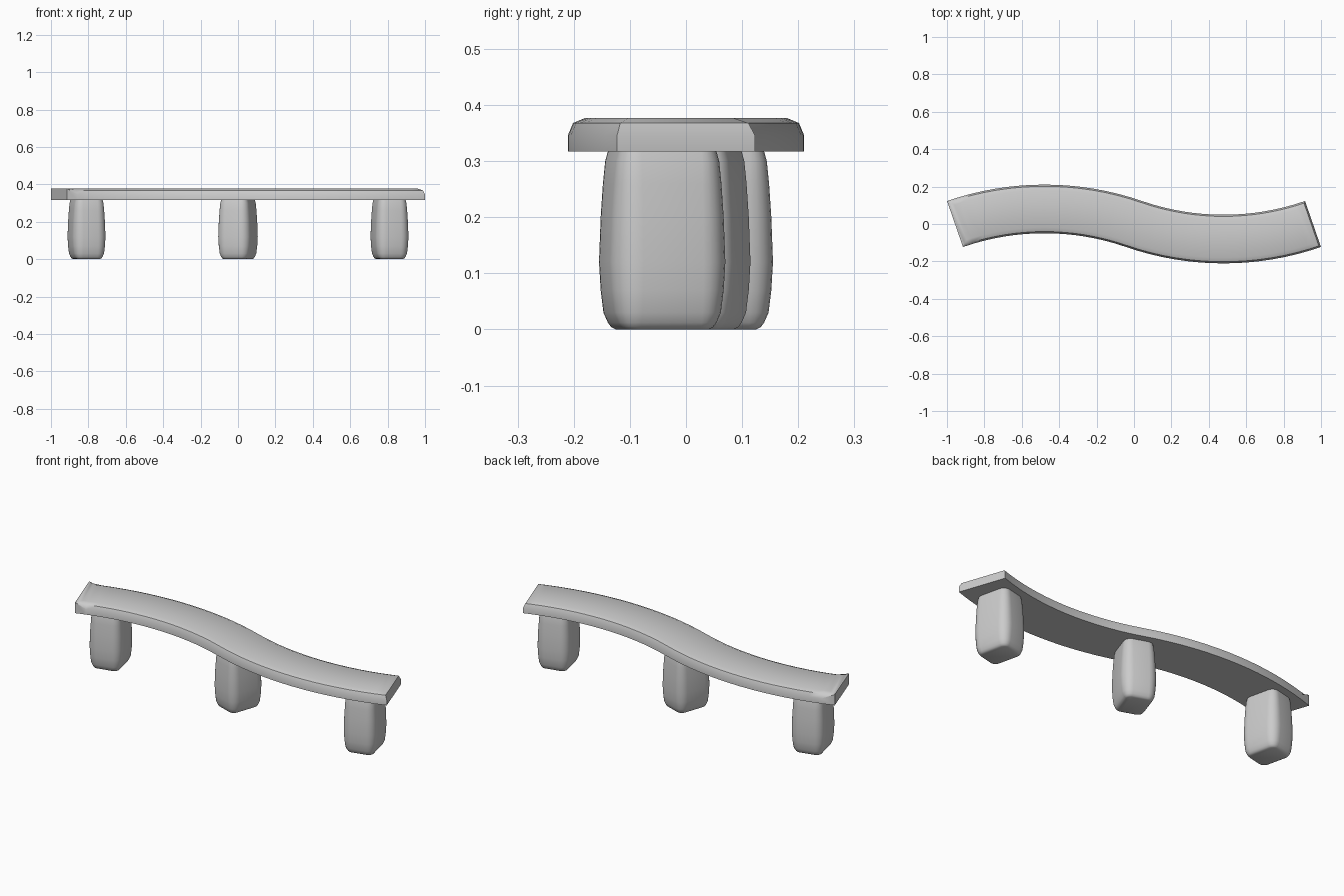
import bpy, bmesh
from math import sin, cos, asin, sqrt, pi, radians

if "Cube" in bpy.data.objects:
    bpy.data.objects.remove(bpy.data.objects["Cube"])

R, HALF, CHORD = 1.462, 0.13, 0.4785      # arc radius, half seat width, half chord
Z0, Z1 = 0.317, 0.377                     # seat underside and top
DROP = sqrt(R * R - CHORD * CHORD)


def centreline(x):
    """Point y and tangent angle on the S-shaped centreline."""
    side = -1 if x <= 0 else 1
    d = x - side * CHORD
    y = sqrt(R * R - d * d) - DROP
    return -side * y, side * asin(d / R)


def finish(name, bm):
    bmesh.ops.recalc_face_normals(bm, faces=bm.faces)
    mesh = bpy.data.meshes.new(name)
    bm.to_mesh(mesh)
    bm.free()
    ob = bpy.data.objects.new(name, mesh)
    bpy.context.collection.objects.link(ob)
    bpy.ops.object.select_all(action='DESELECT')
    ob.select_set(True)
    bpy.context.view_layer.objects.active = ob
    bpy.ops.object.shade_smooth_by_angle(angle=radians(35))
    return ob


def loft(bm, rings):
    """Join closed rings of points and cap both ends."""
    rows = [[bm.verts.new(p) for p in ring] for ring in rings]
    n = len(rows[0])
    for a, b in zip(rows, rows[1:]):
        for i in range(n):
            j = (i + 1) % n
            bm.faces.new((a[i], a[j], b[j], b[i]))
    bm.faces.new(rows[0])
    bm.faces.new(rows[-1])


# Seat: rectangular section swept along two arcs, rounded on the top rim
bm = bmesh.new()
N = 32
sections = []
for k in range(N + 1):
    x = 2 * CHORD * (2 * k / N - 1)
    y, t = centreline(x)
    sections.append([(x - s * HALF * sin(t), y + s * HALF * cos(t), z)
                     for s, z in ((-1, Z0), (1, Z0), (1, Z1), (-1, Z1))])
loft(bm, sections)
bm.normal_update()


def on_top(face):
    return all(v.co.z > Z1 - 0.001 for v in face.verts)


rim = [e for e in bm.edges if sum(on_top(f) for f in e.link_faces) == 1]
bmesh.ops.bevel(bm, geom=rim, offset=0.031, offset_type='OFFSET',
                segments=2, profile=0.5, affect='EDGES')
finish("seat", bm)

# Legs: bulging pillars with a rounded rectangular footprint, turned to the curve
PROFILE = [(0, 0.030), (0.004, 0.022), (0.012, 0.016), (0.030, 0.008), (0.07, 0.003),
           (0.12, 0), (0.20, 0.003), (0.26, 0.007), (0.30, 0.011), (0.325, 0.018)]
A, B, CORNER, STEPS = 0.09, 0.105, 0.05, 6


def footprint(inset):
    r = CORNER - inset
    pts = []
    for q, (sx, sy) in enumerate(((1, 1), (-1, 1), (-1, -1), (1, -1))):
        for i in range(STEPS + 1):
            a = (q + i / STEPS) * pi / 2
            pts.append((sx * (A - CORNER) + r * cos(a), sy * (B - CORNER) + r * sin(a)))
    return pts


for name, x in (("left_leg", -0.81), ("middle_leg", 0), ("right_leg", 0.81)):
    bm = bmesh.new()
    loft(bm, [[(px, py, z) for px, py in footprint(inset)] for z, inset in PROFILE])
    leg = finish(name, bm)
    y, t = centreline(x)
    leg.location = (x, y, 0)
    leg.rotation_euler.z = t
